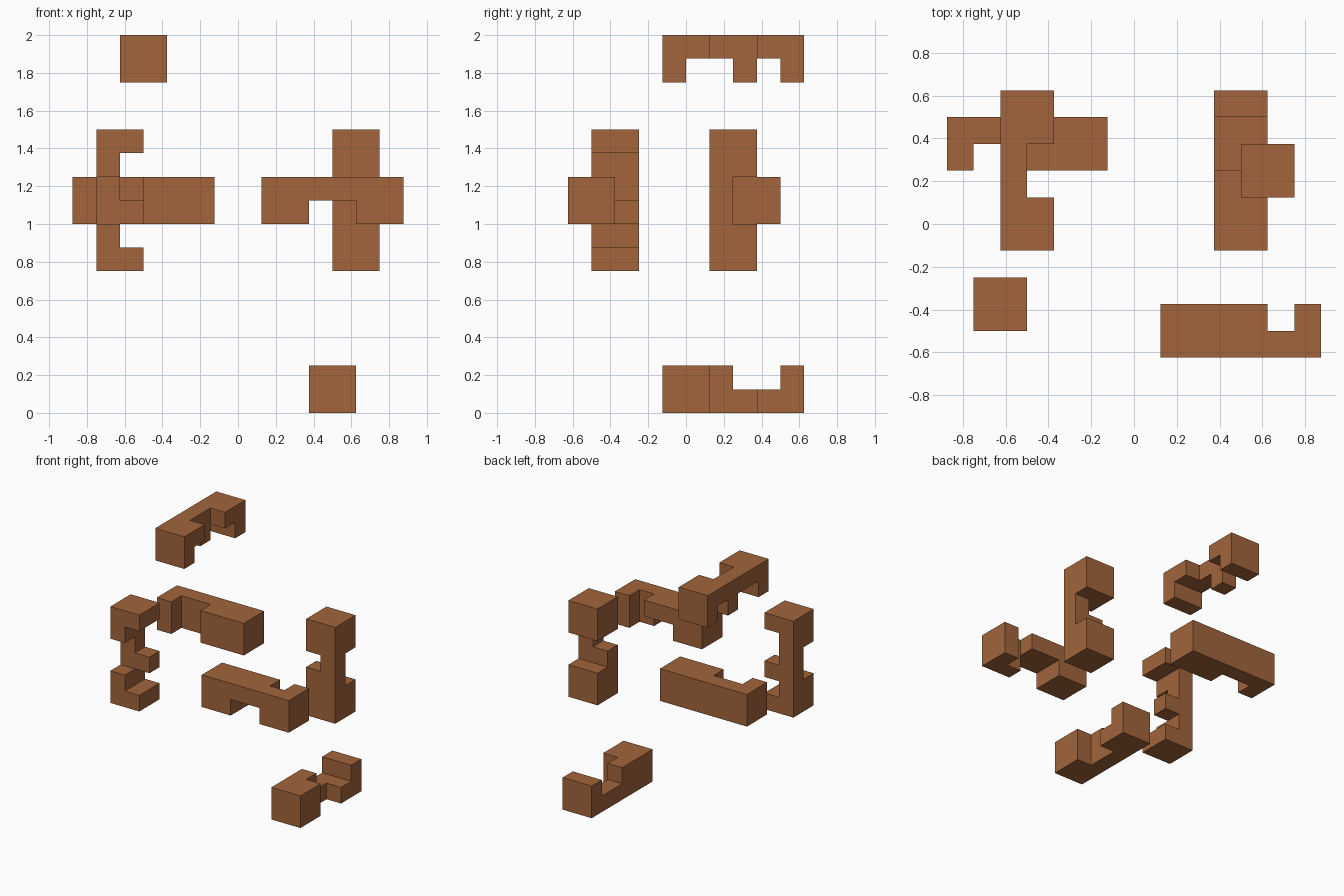
import bpy, bmesh
from mathutils import Vector
from itertools import product

if "Cube" in bpy.data.objects:
    bpy.data.objects.remove(bpy.data.objects["Cube"])

U = 0.125  # one puzzle unit; every bar is 2 x 2 x 6 units

wood = bpy.data.materials.new("brown wood")
wood.diffuse_color = (0.36, 0.13, 0.045, 1)
wood.use_nodes = True
wood.node_tree.nodes["Principled BSDF"].inputs["Base Color"].default_value = wood.diffuse_color


def bar(name, corner, size, notches):
    """Bar from its low corner, with box notches ((x0,x1),(y0,y1),(z0,z1)) in units cut away."""
    cells = {c for c in product(*map(range, size))
             if not any(all(a <= v < b for v, (a, b) in zip(c, n)) for n in notches)}
    bm = bmesh.new()
    for c in cells:
        for axis, side in product(range(3), (0, 1)):
            step = [0, 0, 0]
            step[axis] = 1 if side else -1
            if tuple(p + q for p, q in zip(c, step)) in cells:
                continue
            # exposed square of this cell, wound outwards
            a, b = (axis + 1) % 3, (axis + 2) % 3
            quad = []
            for s, t in ((0, 0), (1, 0), (1, 1), (0, 1)):
                p = list(c)
                p[axis] += side
                p[a] += s
                p[b] += t
                quad.append(bm.verts.new(Vector(p) * U))
            bm.faces.new(quad if side else quad[::-1])
    bmesh.ops.remove_doubles(bm, verts=bm.verts[:], dist=1e-4)
    bmesh.ops.dissolve_limit(bm, angle_limit=0.01, verts=bm.verts[:], edges=bm.edges[:])
    mesh = bpy.data.meshes.new(name)
    bm.to_mesh(mesh)
    bm.free()
    mesh.materials.append(wood)
    ob = bpy.data.objects.new(name, mesh)
    ob.location = corner
    bpy.context.collection.objects.link(ob)


ALL, LOW, HIGH = (0, 2), (0, 1), (1, 2)
ALONG_X, ALONG_Y, ALONG_Z = (6, 2, 2), (2, 6, 2), (2, 2, 6)

# bars running front to back
bar("top_bar", (-0.625, -0.125, 1.75), ALONG_Y,
    [(ALL, (1, 3), LOW), (ALL, (4, 5), LOW), (HIGH, (2, 4), ALL)])
bar("bottom_bar", (0.375, -0.125, 0), ALONG_Y,
    [(ALL, (3, 5), HIGH), (HIGH, (2, 4), ALL)])
# upright bars
bar("left_bar", (-0.75, -0.5, 0.75), ALONG_Z,
    [(HIGH, ALL, (1, 2)), (HIGH, ALL, (3, 5)), (ALL, LOW, (2, 4))])
bar("right_bar", (0.5, 0.125, 0.75), ALONG_Z,
    [(ALL, HIGH, (2, 4)), (LOW, LOW, (3, 4))])
# bars running left to right
bar("front_bar", (0.125, -0.625, 1.0), ALONG_X,
    [((2, 4), ALL, LOW), ((4, 5), HIGH, ALL)])
bar("back_bar", (-0.875, 0.25, 1.0), ALONG_X,
    [((1, 3), LOW, ALL)])
